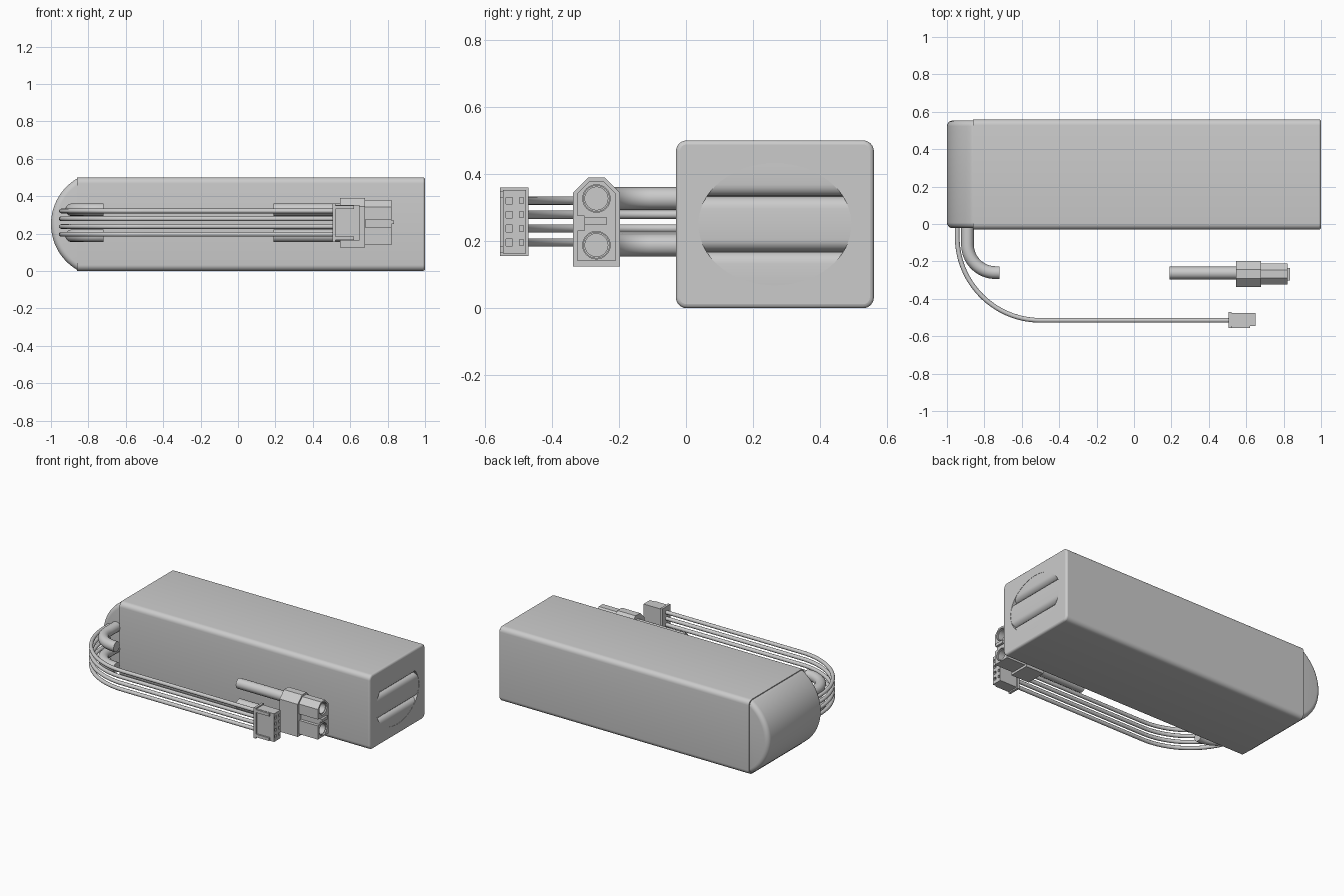
import bpy, bmesh, math
from mathutils import Vector

if "Cube" in bpy.data.objects:
    bpy.data.objects.remove(bpy.data.objects["Cube"])

grey = bpy.data.materials.new("plain_grey")
grey.diffuse_color = (0.6, 0.6, 0.6, 1)
grey.use_nodes = True
grey.node_tree.nodes["Principled BSDF"].inputs["Base Color"].default_value = grey.diffuse_color


def finish(ob, angle=35):
    ob.data.materials.clear()
    ob.data.materials.append(grey)
    bpy.ops.object.select_all(action='DESELECT')
    ob.select_set(True)
    bpy.context.view_layer.objects.active = ob
    bpy.ops.object.shade_smooth_by_angle(angle=math.radians(angle))
    return ob


def prism(name, pts, axis, a, b, bevel=0, rule=None, segs=5):
    """Extrude a 2D outline along x (points are y,z) or y (points are x,z)."""
    bm = bmesh.new()
    place = (lambda p, t: (t, p[0], p[1])) if axis == 'x' else (lambda p, t: (p[0], t, p[1]))
    lo = [bm.verts.new(place(p, a)) for p in pts]
    hi = [bm.verts.new(place(p, b)) for p in pts]
    bm.faces.new(lo)
    bm.faces.new(hi)
    n = len(pts)
    for i in range(n):
        j = (i + 1) % n
        bm.faces.new((lo[i], lo[j], hi[j], hi[i]))
    bmesh.ops.recalc_face_normals(bm, faces=bm.faces)
    if bevel:
        edges = [e for e in bm.edges if rule(e.verts[0].co, e.verts[1].co)]
        bmesh.ops.bevel(bm, geom=edges, offset=bevel, segments=segs, profile=0.5, affect='EDGES')
    me = bpy.data.meshes.new(name)
    bm.to_mesh(me)
    bm.free()
    ob = bpy.data.objects.new(name, me)
    bpy.context.collection.objects.link(ob)
    return finish(ob)


def box(name, x, y, z, **kw):
    return prism(name, [(y[0], z[0]), (y[1], z[0]), (y[1], z[1]), (y[0], z[1])], 'x', x[0], x[1], **kw)


def oval(cy, cz, ry, rz, n=32):
    return [(cy + ry * math.cos(2 * math.pi * i / n), cz + rz * math.sin(2 * math.pi * i / n)) for i in range(n)]


def cut(ob, cutters):
    for c in cutters:
        m = ob.modifiers.new("cut", 'BOOLEAN')
        m.object, m.operation, m.solver = c, 'DIFFERENCE', 'EXACT'
        bpy.ops.object.select_all(action='DESELECT')
        bpy.context.view_layer.objects.active = ob
        ob.select_set(True)
        bpy.ops.object.modifier_apply(modifier=m.name)
        bpy.data.objects.remove(c)
    return finish(ob)


def wire(name, pts, r):
    cu = bpy.data.curves.new(name, 'CURVE')
    cu.dimensions = '3D'
    cu.bevel_depth, cu.bevel_resolution, cu.use_fill_caps = r, 4, True
    sp = cu.splines.new('POLY')
    sp.points.add(len(pts) - 1)
    for p, q in zip(sp.points, pts):
        p.co = (*q, 1)
    ob = bpy.data.objects.new(name, cu)
    bpy.context.collection.objects.link(ob)
    bpy.ops.object.select_all(action='DESELECT')
    ob.select_set(True)
    bpy.context.view_layer.objects.active = ob
    bpy.ops.object.convert(target='MESH')
    return finish(bpy.context.view_layer.objects.active, 50)


def bend(x, y0, r, z, x_end, n=20):
    """Leave the pack along -y, turn a quarter circle, run along +x."""
    pts = [(x, 0.02, z)]
    for i in range(n + 1):
        t = math.pi / 2 * i / n
        pts.append((x + r - r * math.cos(t), y0 - r * math.sin(t), z))
    return pts + [(x_end, y0 - r, z)]


# wrapped pack body, long edges rounded, small rounding at the open end
def long_edge(a, b):
    return abs(a.x - b.x) > 0.5


body = box("pack_wrap", (-0.86, 1), (-0.03, 0.56), (0, 0.5), bevel=0.032, rule=long_edge, segs=6)
bm = bmesh.new()
bm.from_mesh(body.data)
rim = [e for e in bm.edges if all(v.co.x > 0.99 for v in e.verts)]
bmesh.ops.bevel(bm, geom=rim, offset=0.012, segments=3, profile=0.5, affect='EDGES')
bm.to_mesh(body.data)
bm.free()
cut(body, [prism("window_cutter", oval(0.265, 0.25, 0.228, 0.182, 64), 'x', 0.93, 1.05)])

# three stacked cells seen through the oval window
for i, (z0, z1) in enumerate([(0.012, 0.169), (0.169, 0.333), (0.333, 0.488)]):
    box(f"cell_{i + 1}", (0.9, 0.9985), (0.0, 0.53), (z0, z1), bevel=0.036,
        rule=lambda a, b: abs(a.y - b.y) > 0.3 and a.x > 0.95)

# curved end cap
R, zc, half = 0.283, 0.25, 0.246
xc = -1 + R
t0 = math.asin(half / R)
outline = [(xc - R * math.cos(t), zc + R * math.sin(t)) for t in
           [-t0 + 2 * t0 * i / 28 for i in range(29)]]
outline = [(-0.83, zc - half)] + outline + [(-0.83, zc + half)]
prism("end_cap", outline, 'y', -0.022, 0.553, bevel=0.03,
      rule=lambda a, b: abs(a.y - b.y) < 0.01 and min(a.x, b.x) < -0.835)

# thick power leads: stub at the pack and stub at the plug
PIN_Z = (0.188, 0.327)
for side, z in zip(("lower", "upper"), PIN_Z):
    wire(f"{side}_power_lead", bend(-0.89, -0.11, 0.15, z, -0.72), 0.034)
    wire(f"{side}_plug_lead", [(0.19, -0.262, z), (0.56, -0.262, z)], 0.034)


# power plug: two chamfered housings with sockets
def housing(y0, y1, z0, z1, c):
    return [(y0, z0), (y1, z0), (y1, z1 - c), (y1 - c, z1), (y0 + c, z1), (y0, z1 - c)]


rear = prism("plug_rear_housing", housing(-0.337, -0.197, 0.125, 0.39, 0.046), 'x', 0.545, 0.68)
front = prism("plug_front_housing", housing(-0.324, -0.21, 0.14, 0.378, 0.036), 'x', 0.675, 0.82)
cutters = [prism("socket_cutter", oval(-0.267, z, 0.041, 0.041), 'x', 0.70, 0.9) for z in PIN_Z]
cutters.append(box("notch_cutter", (0.681, 0.9), (-0.4, -0.303), (0.232, 0.275)))
cut(front, cutters)
box("plug_tongue", (0.75, 0.835), (-0.302, -0.236), (0.25, 0.27))
for side, z in zip(("lower", "upper"), PIN_Z):
    sleeve = prism(f"{side}_contact_sleeve", oval(-0.267, z, 0.0395, 0.0395), 'x', 0.69, 0.812)
    cut(sleeve, [prism("sleeve_cutter", oval(-0.267, z, 0.034, 0.034), 'x', 0.72, 0.9)])

# thin balance leads
LEAD_Z = [0.196 + 0.0415 * i for i in range(4)]
for i, z in enumerate(LEAD_Z):
    wire(f"balance_lead_{i + 1}", bend(-0.945, -0.07, 0.445, z, 0.53, 28), 0.0125)

# balance plug: flange, body with openings, guide ribs
box("balance_plug_flange", (0.505, 0.521), (-0.555, -0.47), (0.155, 0.36))
plug = box("balance_plug_body", (0.52, 0.65), (-0.545, -0.477), (0.163, 0.352))
cutters = []
for z in LEAD_Z:
    cutters.append(box("opening_cutter", (0.56, 0.7), (-0.537, -0.517), (z - 0.01, z + 0.01)))
    cutters.append(box("slot_cutter", (0.60, 0.7), (-0.497, -0.484), (z - 0.009, z + 0.009)))
cut(plug, cutters)
for i, z in enumerate((0.175, 0.34)):
    box(f"balance_plug_rib_{i + 1}", (0.52, 0.62), (-0.555, -0.54), (z - 0.01, z + 0.01))
